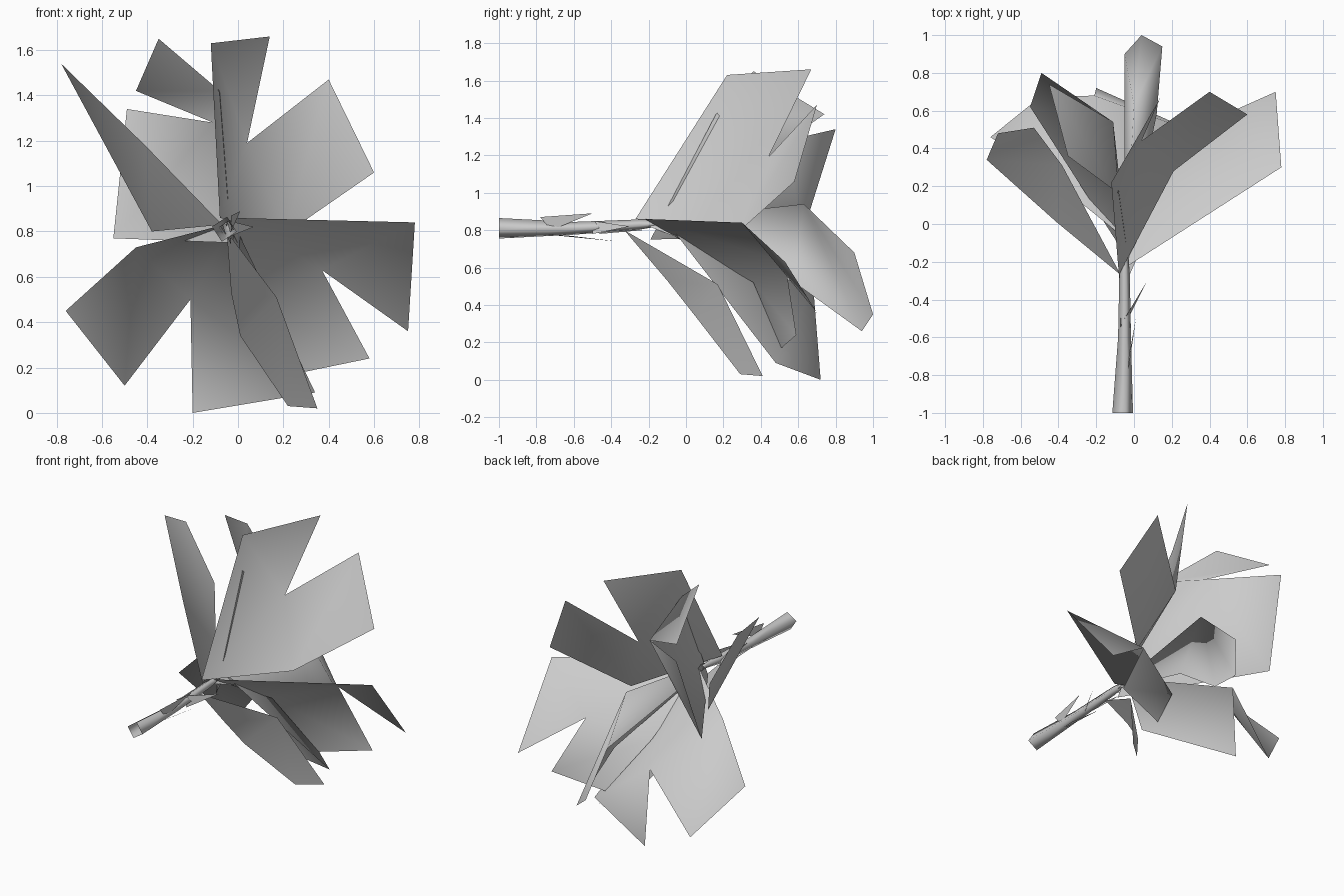
import bpy
import math
from mathutils import Vector

default_cube = bpy.data.objects.get("Cube")
if default_cube:
    bpy.data.objects.remove(default_cube, do_unlink=True)

# One plain grey for the whole plant
grey = bpy.data.materials.new("plain_grey")
grey.use_nodes = True
colour = (0.6, 0.6, 0.6, 1.0)
grey.diffuse_color = colour
shader = next(n for n in grey.node_tree.nodes if n.type == "BSDF_PRINCIPLED")
shader.inputs["Base Color"].default_value = colour
shader.inputs["Roughness"].default_value = 0.8


def build(name, points, faces, smooth=True):
    mesh = bpy.data.meshes.new(name)
    mesh.from_pydata(points, [], faces)
    mesh.materials.append(grey)
    for polygon in mesh.polygons:
        polygon.use_smooth = smooth
    mesh.update()
    obj = bpy.data.objects.new(name, mesh)
    bpy.context.collection.objects.link(obj)
    return obj


def notched_leaf(name, base, rim):
    """Wide leaf: shoulder, tip, notch, two tips, shoulder; it bends across the shoulders."""
    faces = [(0, 1, 3), (1, 2, 3), (0, 3, 6), (6, 3, 4), (6, 4, 5)]
    return build(name, [base] + rim, faces)


def narrow_leaf(name, base, rim, folded=False):
    """Narrow leaf fanned from its last shoulder; folded adds a panel behind that ridge."""
    last = len(rim)
    faces = [(i, i + 1, last) for i in range(last - 1)]
    if folded:
        faces.append((last - 1, 0, last))
    return build(name, [base] + rim, faces)


def tapered_stem(name, rings, sides, turn):
    """Open tube along y from (centre, radius) rings."""
    points, faces = [], []
    for centre, radius in rings:
        for i in range(sides):
            angle = math.tau * i / sides + turn
            offset = Vector((math.cos(angle), 0, math.sin(angle))) * radius
            points.append(Vector(centre) + offset)
    for r in range(len(rings) - 1):
        for i in range(sides):
            j = (i + 1) % sides
            a, b = r * sides, (r + 1) * sides
            faces.append((a + i, a + j, b + j, b + i))
    return build(name, points, faces)


# Stem
tapered_stem("stem", [
    ((-0.06, -1.0, 0.81), 0.056),
    ((-0.05, -0.6, 0.81), 0.035),
    ((-0.05, -0.25, 0.83), 0.028),
    ((-0.05, -0.1, 0.84), 0.012),
], 4, math.radians(78))

# Four broad notched leaves fanning out from the stem head
notched_leaf("upper_left_leaf", (-0.08, -0.27, 0.86), [
    (-0.12, 0.22, 1.63), (0.14, 0.67, 1.66), (0.04, 0.44, 1.19),
    (0.4, 0.7, 1.47), (0.6, 0.58, 1.06), (0.21, 0.28, 0.79)])
notched_leaf("side_left_leaf", (-0.03, -0.22, 0.86), [
    (0.78, 0.3, 0.84), (0.75, 0.7, 0.36), (0.37, 0.53, 0.63),
    (0.58, 0.59, 0.24), (0.24, 0.51, 0.17), (0.0, 0.36, 0.52)])
notched_leaf("lower_right_leaf", (-0.02, -0.1, 0.84), [
    (0.34, 0.48, 0.09), (-0.2, 0.72, 0.0), (-0.21, 0.68, 0.5),
    (-0.5, 0.67, 0.12), (-0.76, 0.46, 0.45), (-0.45, 0.25, 0.73)])
notched_leaf("upper_right_leaf", (-0.03, -0.19, 0.75), [
    (-0.55, 0.62, 0.77), (-0.49, 0.8, 1.34), (-0.11, 0.54, 1.28),
    (-0.45, 0.74, 1.42), (-0.35, 0.36, 1.65), (-0.08, 0.16, 1.42)])

# Three narrow leaves
narrow_leaf("side_right_leaf", (-0.07, -0.27, 0.83), [
    (-0.41, 0.01, 1.18), (-0.78, 0.34, 1.54), (-0.72, 0.48, 1.46),
    (-0.53, 0.51, 1.09), (-0.38, 0.31, 0.8)])
narrow_leaf("centre_leaf", (-0.05, -0.25, 0.84), [
    (0.12, 0.58, 0.52), (0.15, 0.94, 0.26), (0.04, 1.0, 0.35),
    (-0.05, 0.9, 0.68), (0.0, 0.63, 0.94)], folded=True)
narrow_leaf("lower_left_leaf", (-0.05, -0.33, 0.8), [
    (-0.03, -0.1, 0.53), (0.01, 0.05, 0.34), (0.22, 0.29, 0.03),
    (0.35, 0.41, 0.02), (0.17, 0.17, 0.51)])

# Small pointed bracts along the stem
bracts = {
    "upper_bract": [(-0.03, -0.78, 0.87), (0.01, -0.5, 0.89), (-0.03, -0.72, 0.8)],
    "lower_bract": [(-0.05, -0.78, 0.78), (-0.03, -0.37, 0.74), (-0.03, -0.62, 0.77)],
    "left_bract": [(-0.05, -0.5, 0.85), (0.07, -0.3, 0.82), (-0.03, -0.5, 0.78)],
    "right_bract": [(-0.07, -0.55, 0.84), (-0.08, -0.23, 0.8), (-0.05, -0.46, 0.78)],
}
for name, corners in bracts.items():
    build(name, corners, [(0, 1, 2)], smooth=False)
